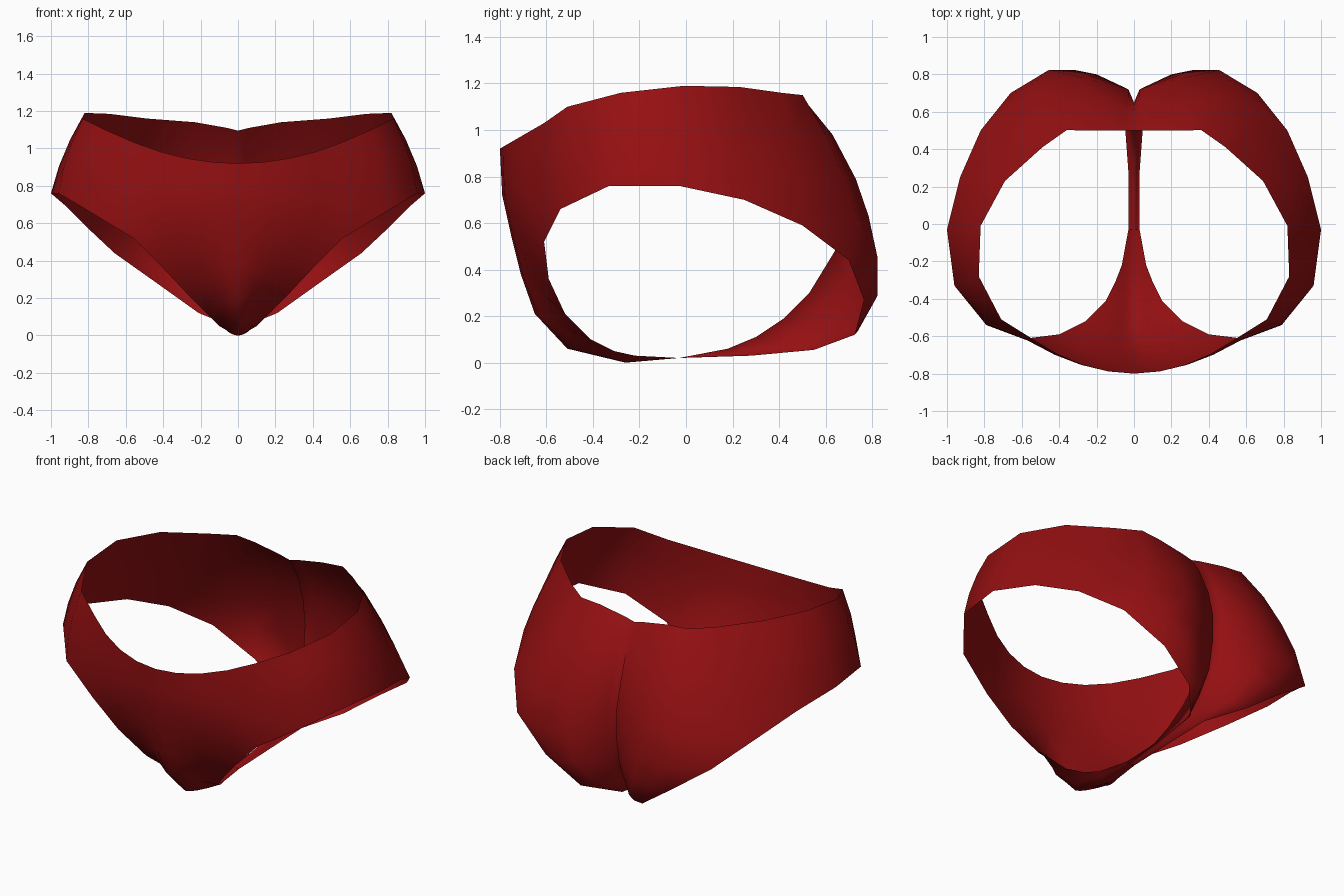
import bpy, bmesh
from mathutils import Vector as V

if "Cube" in bpy.data.objects:
    bpy.data.objects.remove(bpy.data.objects["Cube"])

red = bpy.data.materials.new("deep red")
red.diffuse_color = (0.30, 0.005, 0.006, 1)
red.use_nodes = True
red.node_tree.nodes["Principled BSDF"].inputs["Base Color"].default_value = red.diffuse_color

STEPS = 3          # rows between the waist and the top of the leg opening
bm = bmesh.new()


def grid(rows):
    """Skin equal-length rows of points with quads."""
    vs = [[bm.verts.new(p) for p in r] for r in rows]
    for a, b in zip(vs, vs[1:]):
        for i in range(len(a) - 1):
            bm.faces.new((a[i], b[i], b[i + 1], a[i + 1]))


def column(top, leg, bulge=0.02):
    """Points from the waist to the leg edge, swelling slightly outwards."""
    top, leg = V(top), V(leg)
    out = V((top.x + leg.x, top.y + leg.y, 0)).normalized()
    ts = [i / STEPS for i in range(STEPS + 1)]
    return [top.lerp(leg, t) + out * bulge * 4 * t * (1 - t) for t in ts]


def front_row(centre, edge, n=4):
    """Row leaving the centre line squarely and bending round to the edge."""
    c, e = V(centre), V(edge)
    k = V((e.x / 2, c.y, c.z))
    ts = [i / n for i in range(n + 1)]
    return [c * (1 - t) ** 2 + k * 2 * t * (1 - t) + e * t * t for t in ts]


# side band: waist point above leg edge point, front to back
side = [column(w, l) for w, l in (
    ((.55, -.61, 1.03), (.56, -.61, .52)),
    ((.71, -.51, 1.10), (.79, -.54, .66)),
    ((.83, -.28, 1.16), (.96, -.33, .76)),
    ((.82, -.01, 1.19), (1.0, -.03, .76)),
    ((.69, .23, 1.185), (.93, .25, .70)),
    ((.49, .41, 1.16), (.82, .50, .59)))]
grid(side)

# front panel: centre line to the side band, then to the leg edge
centre = column((0, -.80, .92), (0, -.79, .72), 0)
rows = [front_row(c, e) for c, e in zip(centre, side[0])]
rows += [front_row(c, e) for c, e in (
    ((0, -.75, .54), (.40, -.59, .36)),
    ((0, -.71, .38), (.26, -.52, .21)),
    ((0, -.65, .21), (.15, -.41, .10)),
    ((0, -.51, .06), (.10, -.31, .05)),
    ((0, -.26, .00), (.065, -.22, .03)),
    ((0, -.03, .02), (.03, -.03, .02)))]
grid(rows)

# seat: centre crease, crease lip, fullest point, outer point
seat = [
    ((0, .50, 1.095), (.06, .50, 1.11), (.23, .50, 1.14)),
    ((0, .58, .96), (.04, .61, .97), (.26, .63, .98)),
    ((0, .63, .80), (.03, .68, .80), (.27, .73, .79)),
    ((0, .65, .64), (.03, .72, .64), (.28, .785, .63))]
edges = list(side[-1])
seat += [
    ((0, .64, .48), (.03, .72, .47), (.25, .80, .46)),
    ((0, .53, .30), (.03, .69, .30), (.20, .80, .30)),
    ((0, .42, .19), (.03, .60, .16), (.11, .71, .14)),
    ((0, .30, .11), (.02, .44, .075), (.035, .51, .06)),
    ((0, .18, .06), (.012, .22, .042), (.022, .25, .035)),
    ((0, -.03, .02), (.01, -.03, .02), (.02, -.03, .02))]
edges += [(.66, .70, .44), (.42, .765, .27), (.21, .725, .12),
          (.05, .55, .055), (.03, .28, .03), (.03, -.03, .02)]


def seat_row(pts, edge):
    """Add a rounded point between the fullest point and the edge."""
    c, lip, full, e = [V(p) for p in (*pts, edge)]
    mid = (full + e) / 2
    mid.y += 0.18 * (e.x - full.x)
    return [c, lip, full, mid, e]


grid([seat_row(p, e) for p, e in zip(seat, edges)])

# weld panels and mirror to the other half
bmesh.ops.remove_doubles(bm, verts=bm.verts, dist=0.002)
bmesh.ops.recalc_face_normals(bm, faces=bm.faces)
ref = max(bm.faces, key=lambda f: f.calc_center_median().x)
if ref.normal.x < 0:
    bmesh.ops.reverse_faces(bm, faces=bm.faces)
mesh = bpy.data.meshes.new("briefs")
bm.to_mesh(mesh)
bm.free()
mesh.materials.append(red)
briefs = bpy.data.objects.new("briefs", mesh)
bpy.context.collection.objects.link(briefs)
mirror = briefs.modifiers.new("mirror", 'MIRROR')
mirror.merge_threshold = 0.002

bpy.context.view_layer.objects.active = briefs
briefs.select_set(True)
bpy.ops.object.shade_smooth_by_angle(angle=1.2)
